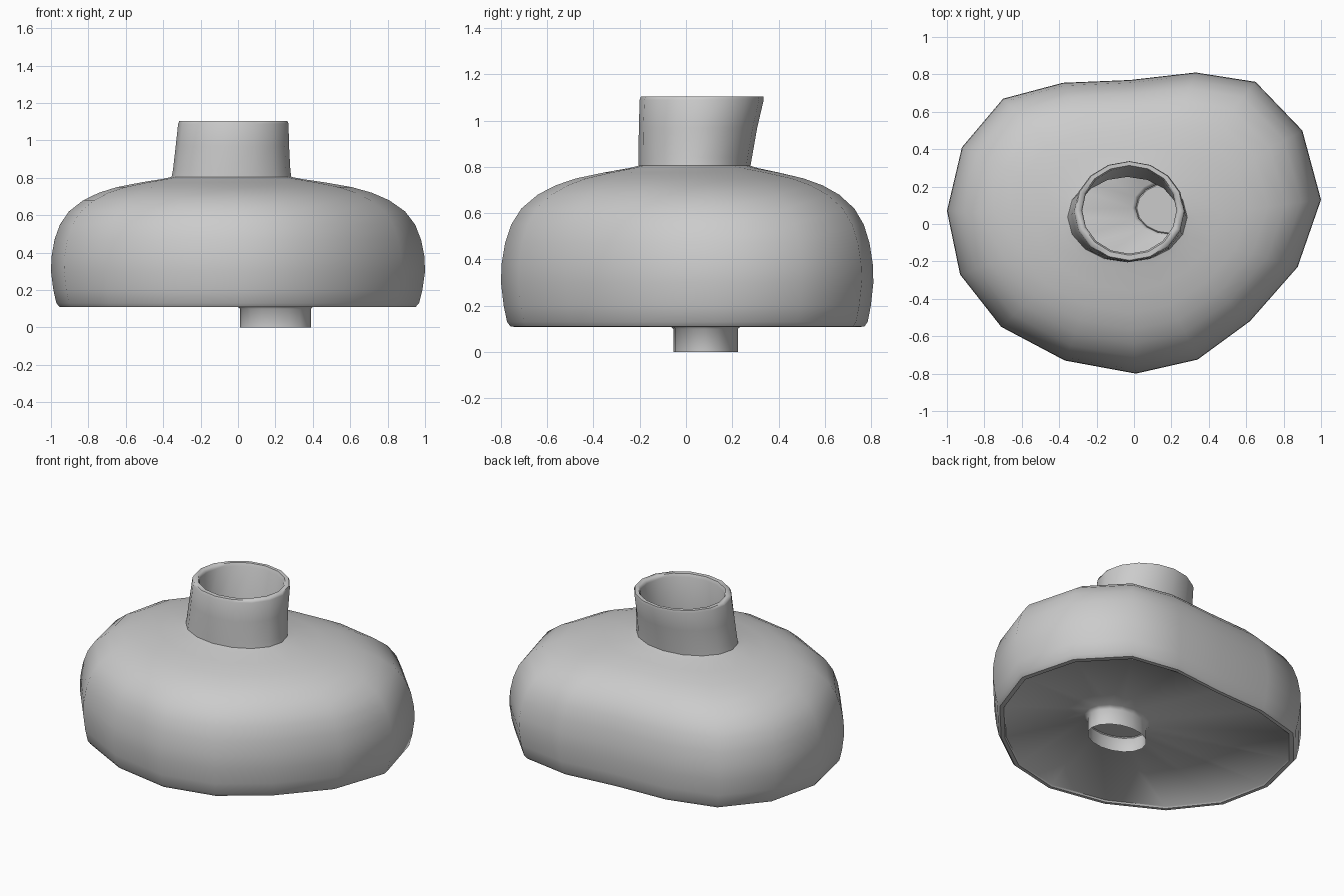
import bpy, bmesh, math

if "Cube" in bpy.data.objects:
    bpy.data.objects.remove(bpy.data.objects["Cube"])

N = 16


def oval(cx, cy, rx, ry):
    return [(cx + rx * math.cos(2 * math.pi * i / N),
             cy + ry * math.sin(2 * math.pi * i / N)) for i in range(N)]


def blend(a, b, t):
    return [(p[0] + (q[0] - p[0]) * t, p[1] + (q[1] - p[1]) * t) for p, q in zip(a, b)]


def loft(name, rings, angle=50, cap_end=False):
    """Skin a stack of (outline, z) rings."""
    bm = bmesh.new()
    rows = [[bm.verts.new((x, y, z)) for x, y in pts] for pts, z in rings]
    for a, b in zip(rows, rows[1:]):
        for i in range(N):
            j = (i + 1) % N
            bm.faces.new((a[i], a[j], b[j], b[i]))
    if cap_end:
        bm.faces.new(rows[-1])
    mesh = bpy.data.meshes.new(name)
    bm.to_mesh(mesh)
    bm.free()
    ob = bpy.data.objects.new(name, mesh)
    bpy.context.collection.objects.link(ob)
    bpy.ops.object.select_all(action='DESELECT')
    bpy.context.view_layer.objects.active = ob
    ob.select_set(True)
    bpy.ops.object.shade_smooth_by_angle(angle=math.radians(angle))
    return ob


# Widest plan outline of the body, flattened at the back
outline = [(1.0, .13), (.90, .50), (.65, .76), (.33, .81), (-.02, .77), (-.38, .755),
           (-.70, .67), (-.92, .41), (-1.0, .07), (-.93, -.27), (-.71, -.55),
           (-.37, -.73), (.01, -.80), (.34, -.725), (.62, -.52), (.875, -.23)]
neck_base = oval(-.035, .035, .325, .245)
tube_ring = oval(.20, .085, .19, .14)

# Body and neck in one skin: blend factor towards the neck, height
body_profile = [(.07, .11), (.045, .13), (.02, .20), (0, .30), (.005, .38), (.03, .47),
                (.075, .55), (.15, .62), (.27, .68), (.40, .72), (.55, .75),
                (.75, .775), (.94, .795)]
rings = [(blend(outline, neck_base, t), z) for t, z in body_profile]
rings += [(oval(-.035, .037, .32, .242), .805),
          (oval(-.034, .04, .314, .245), .84),
          (oval(-.03, .052, .303, .256), .97),
          (oval(-.025, .068, .295, .268), 1.09),
          (oval(-.025, .07, .288, .264), 1.105),
          (oval(-.025, .073, .262, .24), 1.105),
          (oval(-.025, .073, .252, .232), 1.085),
          (oval(-.035, .04, .275, .212), .80)]
loft("bottle_body", rings, 65)

# Underside: rolled lip, flat floor and the short outlet tube
loft("floor_and_outlet", [
    (blend(outline, neck_base, .07), .11),
    (blend(outline, neck_base, .11), .108),
    (blend(outline, neck_base, .12), .118),
    (blend(tube_ring, oval(.20, .085, .21, .16), 1), .118),
    (tube_ring, .10),
    (tube_ring, 0)], 60)

# Recessed plug inside the outlet
loft("outlet_plug", [(tube_ring, .09), (oval(.20, .085, .185, .135), .095)], 30, True)
